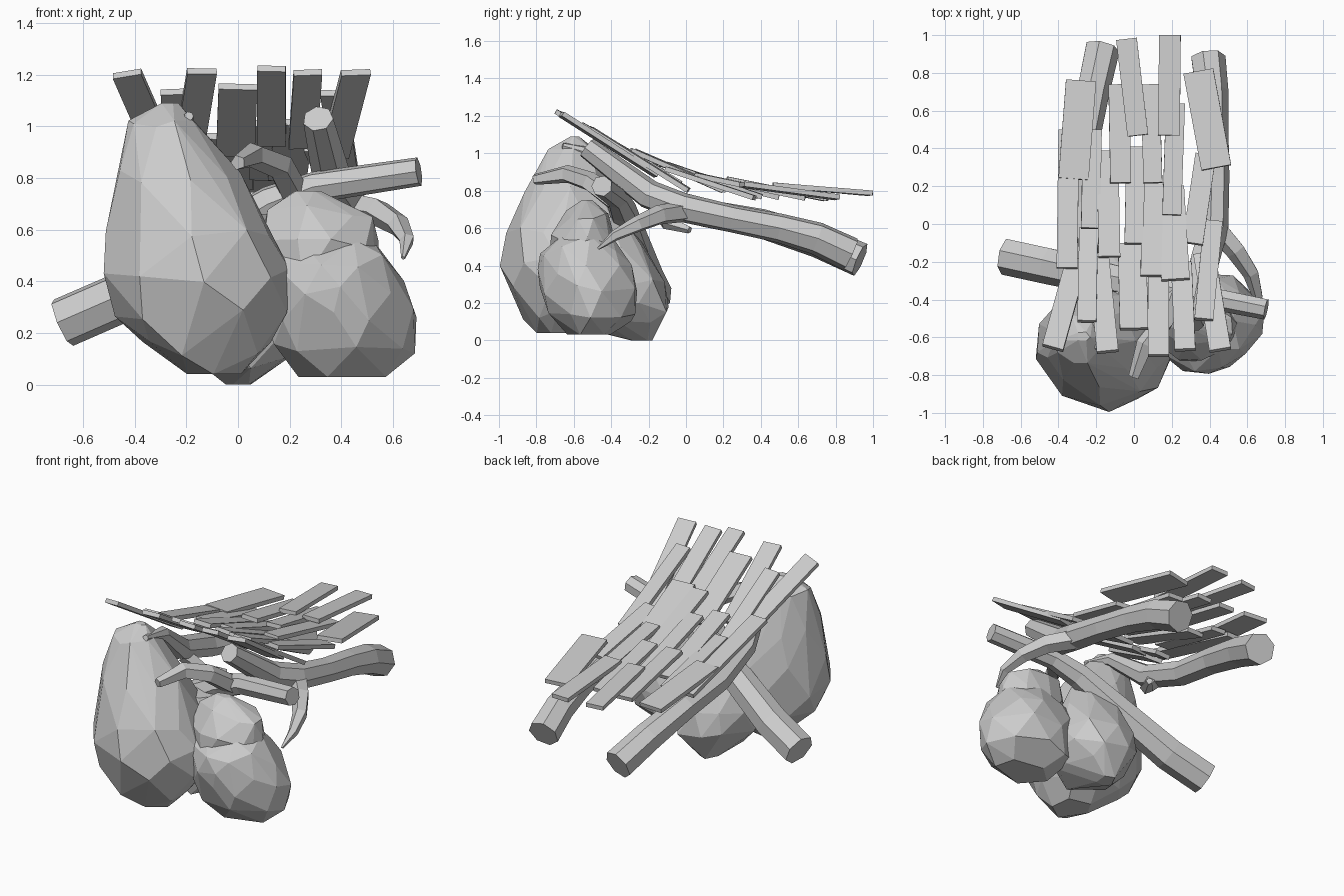
import bpy, bmesh, math, random
from mathutils import Vector

if "Cube" in bpy.data.objects:
    bpy.data.objects.remove(bpy.data.objects["Cube"])

random.seed(4)


def finish(bm, name):
    bmesh.ops.recalc_face_normals(bm, faces=bm.faces[:])
    me = bpy.data.meshes.new(name)
    bm.to_mesh(me)
    bm.free()
    ob = bpy.data.objects.new(name, me)
    bpy.context.collection.objects.link(ob)
    return ob


def rock(name, rings, sides=9):
    """Faceted boulder: hull of jittered rings (z, x0, x1, y0, y1)."""
    bm = bmesh.new()
    for i, (z, x0, x1, y0, y1) in enumerate(rings):
        edge = i in (0, len(rings) - 1)
        n = 5 if edge else sides
        for k in range(n):
            a = 2 * math.pi * (k + 0.5 * (i % 2) + random.uniform(-.25, .25)) / n
            j = random.uniform(.98, 1.05)
            dz = 0 if edge else random.uniform(-.03, .03)
            bm.verts.new(((x0 + x1) / 2 + (x1 - x0) / 2 * math.cos(a) * j,
                          (y0 + y1) / 2 + (y1 - y0) / 2 * math.sin(a) * j,
                          z + dz))
    bmesh.ops.convex_hull(bm, input=bm.verts[:])
    bmesh.ops.delete(bm, geom=[v for v in bm.verts if not v.link_faces], context='VERTS')
    bmesh.ops.dissolve_limit(bm, angle_limit=math.radians(7),
                             verts=bm.verts[:], edges=bm.edges[:])
    return finish(bm, name)


def log(name, path, sides=7):
    """Tapered low-sided tube through (x, y, z, radius) points."""
    bm = bmesh.new()
    pts = [Vector(p[:3]) for p in path]
    rings = []
    for i, p in enumerate(pts):
        t = (pts[min(i + 1, len(pts) - 1)] - pts[max(i - 1, 0)]).normalized()
        u = t.cross(Vector((0, 0, 1))).normalized()
        w = u.cross(t)
        r = path[i][3]
        rings.append([bm.verts.new(p + r * (u * math.cos(2 * math.pi * k / sides)
                                            + w * math.sin(2 * math.pi * k / sides)))
                      for k in range(sides)])
    for a, b in zip(rings, rings[1:]):
        for k in range(sides):
            m = (k + 1) % sides
            bm.faces.new((a[k], a[m], b[m], b[k]))
    bm.faces.new(rings[0])
    bm.faces.new(rings[-1])
    return finish(bm, name)


def interp(table, y):
    for (a, za), (b, zb) in zip(table, table[1:]):
        if y <= b:
            return za + (zb - za) * (y - a) / (b - a)
    return table[-1][1]


# heights of plank front ends and back ends along the deck
FRONT = [(-.72, 1.25), (-.5, 1.14), (-.2, .99), (0, .92), (.25, .87), (.5, .84)]
BACK = [(-.25, .97), (0, .86), (.2, .82), (.4, .78), (.75, .77), (1.0, .80)]


def plank(i, xf, yf, xb, yb, w, thick=.026):
    # outer planks sag a little onto the logs around the middle of the deck
    def sag(x, y):
        return .045 * max(0, 1 - abs(y - .0) / .5) * min(1, (x / .36) ** 2)
    f = Vector((xf, yf, interp(FRONT, yf) - sag(xf, yf)))
    b = Vector((xb, yb, interp(BACK, yb) - sag(xb, yb)))
    t = (b - f).normalized()
    roll = random.uniform(-.04, .04) + (.15 if xf < -.4 else 0)
    side = (t.cross(Vector((0, 0, 1))).normalized() + Vector((0, 0, roll))).normalized()
    up = side.cross(t).normalized()
    bm = bmesh.new()
    bmesh.ops.create_cube(bm, size=1)
    for v in bm.verts:
        c = v.co.copy()
        v.co = (f + b) / 2 + t * (c.y * (b - f).length) + side * (c.x * w) \
            + up * ((c.z - .5) * thick)
    finish(bm, f"plank_{i:02d}")


# boulders: each low wide body plus a leaning upper mass
rock("tall_boulder", [
    (1.09, -.31, -.23, -.62, -.57), (1.0, -.42, -.17, -.74, -.48),
    (.8, -.47, 0, -.87, -.38), (.58, -.50, .15, -.95, -.32),
    (.42, -.53, .20, -.98, -.32), (.28, -.48, .19, -.95, -.34),
    (.14, -.38, .13, -.88, -.42), (.04, -.2, .02, -.8, -.55)])
rock("right_boulder", [
    (.56, .2, .52, -.68, -.4), (.48, .1, .58, -.78, -.33),
    (.38, .09, .64, -.79, -.28), (.27, .1, .69, -.78, -.26),
    (.13, .12, .68, -.73, -.27), (.03, .24, .58, -.64, -.4)])
rock("right_boulder_top", [
    (.75, .22, .32, -.56, -.5), (.67, .12, .53, -.64, -.42),
    (.55, .09, .54, -.72, -.37), (.4, .12, .55, -.74, -.34)])
rock("back_boulder", [
    (.66, -.12, .12, -.5, -.33), (.5, -.2, .2, -.55, -.23),
    (.3, -.24, .26, -.6, -.12), (.18, -.22, .26, -.6, -.08),
    (.08, -.12, .2, -.55, -.14), (0, -.05, .06, -.3, -.18)])

# logs carrying the deck
log("right_log", [
    (.31, -.53, 1.03, .06), (.37, -.2, .78, .08), (.42, -.02, .71, .08),
    (.43, .25, .65, .075), (.42, .5, .60, .08), (.41, .7, .545, .09),
    (.39, .88, .46, .095)])
log("left_log", [
    (-.19, -.66, 1.04, .018), (-.22, -.45, .98, .045), (-.27, -.2, .78, .07),
    (-.29, .1, .68, .075), (-.27, .4, .625, .08), (-.22, .7, .53, .09),
    (-.17, .93, .43, .095)])
log("cross_log", [
    (-.68, -.17, .24, .1), (-.45, -.22, .34, .1), (-.1, -.3, .56, .09),
    (.13, -.34, .70, .075), (.3, -.37, .765, .062), (.7, -.45, .825, .057)])

# tapered side branches
log("right_branch", [
    (.42, .0, .69, .06), (.54, -.14, .67, .055), (.62, -.26, .62, .045),
    (.655, -.38, .56, .03), (.64, -.47, .49, .008)], 5)
log("front_branch", [
    (.22, -.36, .73, .06), (.16, -.52, .85, .055), (.06, -.64, .89, .05),
    (0, -.81, .86, .03)], 5)
log("left_branch", [
    (-.27, -.15, .72, .05), (-.18, -.1, .63, .04), (-.1, .02, .59, .02)], 5)

# deck planks: front x, front y, back x, back y, width
planks = [
    (-.32, .24, -.28, .76, .16), (.02, .47, -.04, .98, .11), (.185, .47, .19, 1.0, .115),
    (.435, .3, .34, .81, .16), (-.07, .22, -.08, .74, .11), (.1, .22, .085, .74, .1),
    (.2, .05, .22, .64, .1), (-.355, -.23, -.345, .5, .11), (-.23, -.02, -.22, .5, .1),
    (.31, -.1, .38, .37, .11), (-.13, -.17, -.14, .39, .115), (0, -.1, .01, .41, .1),
    (.09, -.27, .1, .22, .11), (.22, -.29, .19, .2, .15), (.37, -.5, .42, .02, .1),
    (.455, -.66, .37, -.15, .115), (-.43, -.65, -.3, -.18, .115),
    (-.14, -.67, -.19, -.17, .115), (-.25, -.51, -.24, -.02, .1),
    (0, -.55, -.01, -.1, .15), (.13, -.69, .13, -.2, .11), (.27, -.66, .25, -.2, .11)]
for i, p in enumerate(planks):
    plank(i + 1, *p)
